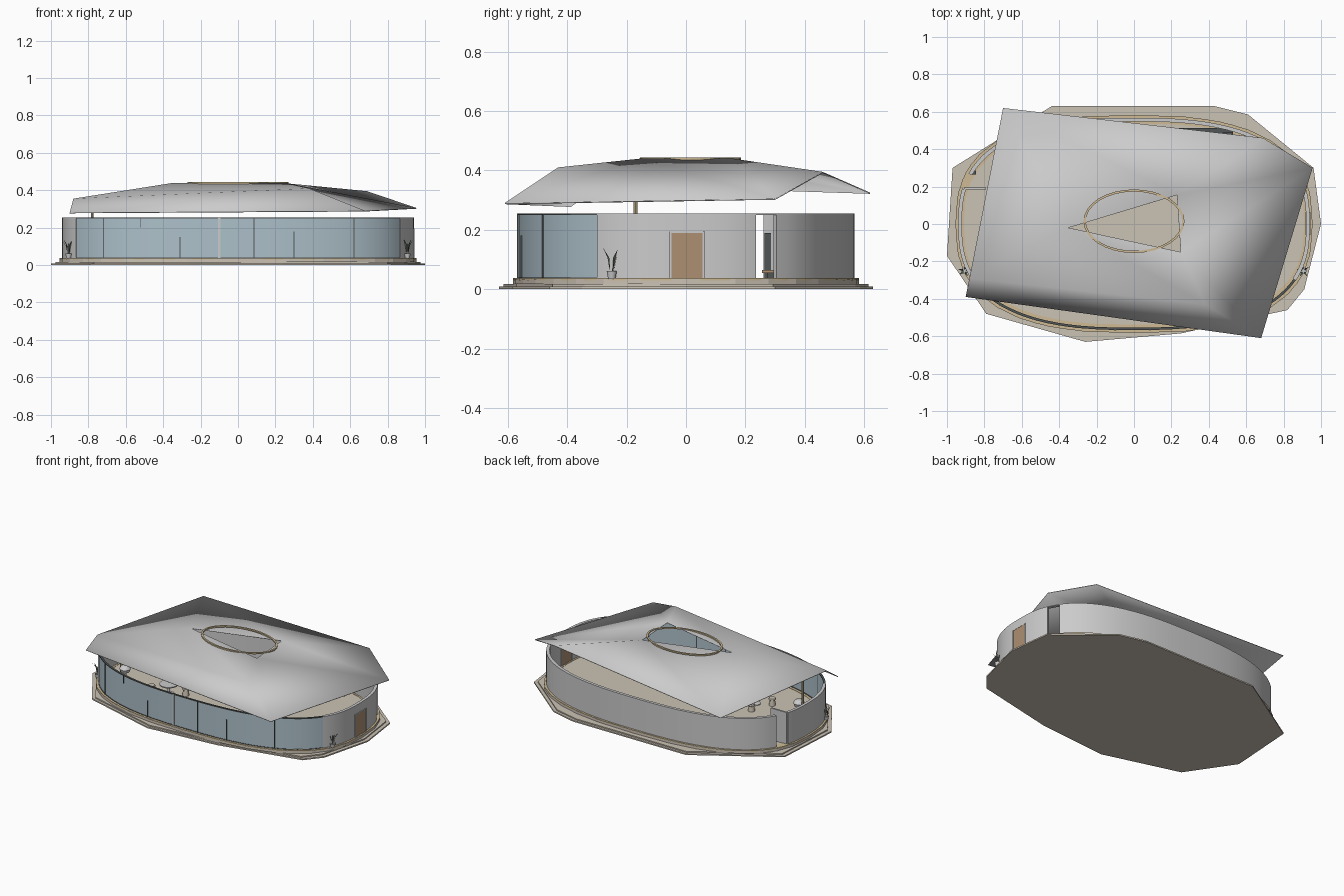
import bpy, bmesh, math, random
from mathutils import Vector

if "Cube" in bpy.data.objects:
    bpy.data.objects.remove(bpy.data.objects["Cube"])

random.seed(3)
A, B, N = 0.94, 0.568, 2.6   # plan of the rounded wall line


def mat(name, r, g, b):
    m = bpy.data.materials.new(name)
    m.diffuse_color = (r, g, b, 1)
    m.use_nodes = True
    m.node_tree.nodes["Principled BSDF"].inputs["Base Color"].default_value = m.diffuse_color
    return m


GLASS = mat("glass_blue", .42, .53, .59)
WOOD = mat("door_wood", .42, .28, .17)
TAN = mat("tan_trim", .62, .5, .3)
BEIGE = mat("floor_beige", .6, .54, .46)
DARK = mat("dark_frame", .08, .09, .09)
GREEN = mat("leaf", .16, .2, .14)


def make(name, verts, faces, m=None, smooth=None):
    me = bpy.data.meshes.new(name)
    me.from_pydata([tuple(v) for v in verts], [], faces)
    bm = bmesh.new()
    bm.from_mesh(me)
    bmesh.ops.recalc_face_normals(bm, faces=bm.faces)
    bm.to_mesh(me)
    bm.free()
    ob = bpy.data.objects.new(name, me)
    bpy.context.collection.objects.link(ob)
    if m:
        me.materials.append(m)
    if smooth:
        bpy.ops.object.select_all(action='DESELECT')
        ob.select_set(True)
        bpy.context.view_layer.objects.active = ob
        bpy.ops.object.shade_smooth_by_angle(angle=math.radians(smooth))
    return ob


def prism(name, pts, z0, z1, m=None):
    n = len(pts)
    v = [(x, y, z) for z in (z0, z1) for x, y in pts]
    f = [tuple(range(n)), tuple(range(n, 2 * n))]
    f += [(i, (i + 1) % n, n + (i + 1) % n, n + i) for i in range(n)]
    return make(name, v, f, m)


def box(name, x, y, z0, z1, sx, sy, m=None):
    return prism(name, [(x - sx/2, y - sy/2), (x + sx/2, y - sy/2),
                        (x + sx/2, y + sy/2), (x - sx/2, y + sy/2)], z0, z1, m)


def lathe(name, x, y, profile, m=None, seg=14):
    k = len(profile)
    v = [(x + r * math.cos(2*math.pi*i/seg), y + r * math.sin(2*math.pi*i/seg), z)
         for i in range(seg) for r, z in profile]
    f = [(i*k + j, ((i+1) % seg)*k + j, ((i+1) % seg)*k + j+1, i*k + j+1)
         for i in range(seg) for j in range(k - 1)]
    f += [tuple(i*k for i in range(seg)), tuple(i*k + k-1 for i in range(seg))]
    return make(name, v, f, m, 40)


def plan(t, off=0):
    c, s = math.cos(t), math.sin(t)
    return (math.copysign(abs(c) ** (2/N), c) * (A - off),
            math.copysign(abs(s) ** (2/N), s) * (B - off))


def ang(y):
    return math.copysign(math.asin((abs(y) / B) ** (N/2)), y)


def arc(name, t0, t1, z0, z1, o0, o1, m=None, seg=24):
    ts = [t0 + (t1 - t0) * i / seg for i in range(seg + 1)]
    v, f = [], []
    for t in ts:
        (xo, yo), (xi, yi) = plan(t, o0), plan(t, o1)
        v += [(xo, yo, z0), (xo, yo, z1), (xi, yi, z1), (xi, yi, z0)]
    for i in range(seg):
        for j in range(4):
            f.append((4*i + j, 4*i + (j+1) % 4, 4*i + 4 + (j+1) % 4, 4*i + 4 + j))
    f += [(0, 1, 2, 3), tuple(4*seg + j for j in range(4))]
    return make(name, v, f, m, 30)


def front_y(x):
    return -B * (1 - (abs(x) / A) ** N) ** (1/N)


# stepped faceted base
base = [(-.97, .3), (-.44, .63), (.43, .63), (.61, .585), (.96, .3), (1, 0),
        (.91, -.35), (.82, -.46), (.25, -.585), (-.26, -.63), (-.79, -.48), (-1, -.17)]
for i, (s, z0, z1) in enumerate([(1, 0, .009), (.975, .009, .017)]):
    prism(f"base_step_{i}", [(x*s, y*s) for x, y in base], z0, z1, BEIGE)
full = [2 * math.pi * i / 32 for i in range(32)]
prism("floor_slab", [plan(t, -.015) for t in full], .017, .035, BEIGE)
arc("floor_trim", 0, 2*math.pi, .03, .037, -.014, .03, TAN, 40)

# curved walls and front glazing
PI = math.pi
Z0, Z1 = .035, .255
arc("right_wall", ang(-.3), ang(.235), Z0, Z1, 0, .02)
arc("back_wall", ang(.305), PI - ang(.27), Z0, Z1, 0, .02, seg=32)
arc("left_wall", PI - ang(.19), PI + ang(.3), Z0, Z1, 0, .02)
arc("front_glass", PI + ang(.3), 2*PI + ang(-.3), Z0 + .004, Z1 - .004, .004, .01, GLASS, 32)
arc("front_top_rail", PI + ang(.3), 2*PI + ang(-.3), Z1 - .006, Z1, .001, .014, DARK, 32)
arc("front_sill", PI + ang(.3), 2*PI + ang(-.3), Z0, Z0 + .005, .001, .014, DARK, 32)
for i, (x, z0, z1, w) in enumerate([(-.52, .2, Z1, .005), (-.31, Z0, .15, .005),
                                    (-.1, Z0, Z1, .012), (.085, Z0, Z1, .006),
                                    (.3, Z0, .18, .006), (.62, Z0, Z1, .004), (-.72, Z0, Z1, .004)]):
    box(f"mullion_{i}", x, front_y(x) + .006, z0, z1, w, .014, None if i == 2 else DARK)

# side door with frame
box("side_door", A - .01, .003, Z0, .19, .025, .105, WOOD)
for y in (-.055, .061):
    box("door_jamb", A - .01, y, Z0, .194, .028, .006)
box("door_head", A - .01, .003, .19, .195, .028, .122)

# partitions and frame in the side openings
box("left_return_wall", -.85, .19, Z0, Z1, .12, .012)
box("left_opening_frame", -.86, .275, Z0, .19, .03, .022, DARK)
arc("right_opening_head", ang(.235), ang(.305), Z1 - .006, Z1, 0, .02, seg=4)

# roof: faceted, slightly twisted sheet with a three-sided opening
roof = [(-.9, -.39, .28), (.68, -.61, .29), (.955, .3, .305), (.69, .46, .395),
        (-.7, .62, .325), (-.88, -.29, .355), (.38, -.43, .41),
        (-.35, -.02, .439), (.25, -.15, .44), (.23, .155, .44)]
tris = [(0, 1, 6), (0, 6, 5), (5, 6, 7), (6, 8, 7), (1, 8, 6), (1, 2, 8),
        (2, 9, 8), (2, 3, 9), (3, 4, 9), (4, 7, 9), (4, 5, 7)]
r = make("roof", roof, tris, None, 45)
r.data.update()
sol = r.modifiers.new("thickness", 'SOLIDIFY')
sol.thickness = .004
sol.offset = -1

# oval skylight rim
v, f = [], []
K = 32
for i in range(K):
    t = 2 * PI * i / K
    for d, z in ((0, .434), (0, .443), (-.012, .443), (-.012, .434)):
        v.append(((.27 + d) * math.cos(t), .015 + (.17 + d) * math.sin(t), z))
    for j in range(4):
        n = (i + 1) % K
        f.append((4*i + j, 4*i + (j+1) % 4, 4*n + (j+1) % 4, 4*n + j))
make("skylight_rim", v, f, TAN)

# slender posts
for x, y, z in [(-.78, -.17, .33)]:
    lathe("roof_post", x, y, [(.007, Z0), (.007, z)], TAN, 8)

# interior furniture
lathe("round_table", -.4, -.19, [(.035, Z0), (.035, .04), (.008, .045), (.008, .095), (.06, .098), (.06, .105)])
for k in range(4):
    t = k * PI / 2 + .4
    lathe(f"stool_{k}", -.4 + .11*math.cos(t), -.19 + .11*math.sin(t),
          [(.022, Z0), (.018, .07), (.024, .075), (.022, .085)], BEIGE, 10)
lathe("vase", -.73, -.2, [(.03, Z0), (.01, .045), (.01, .095), (.03, .105), (.036, .125), (.025, .143), (.014, .147)])
box("sofa_seat", .38, .45, Z0, .075, .3, .09, DARK)
box("sofa_back", .38, .5, Z0, .12, .3, .025, DARK)
box("low_table", .38, .3, .055, .065, .2, .09, WOOD)
box("low_table_base", .38, .3, Z0, .055, .12, .05, DARK)

# potted plants flanking the front corners
for sx in (-1, 1):
    px, py = sx * .905, -.25
    lathe("plant_pot", px, py, [(.013, Z0), (.018, .062), (.014, .062), (.013, .055)], None, 10)
    for k in range(5):
        t = k * 2 * PI / 5 + random.uniform(0, .6)
        d = Vector((math.cos(t), math.sin(t), 0))
        w = Vector((-d.y, d.x, 0)) * .005
        p = Vector((px, py, .058))
        h = random.uniform(.07, .085)
        a, b, c = p + d*.006, p + d*.014 + Vector((0, 0, h*.6)), p + d*.036 + Vector((0, 0, h))
        make(f"leaf_{k}", [a, b - w, c, b + w], [(0, 1, 2, 3)], GREEN)
